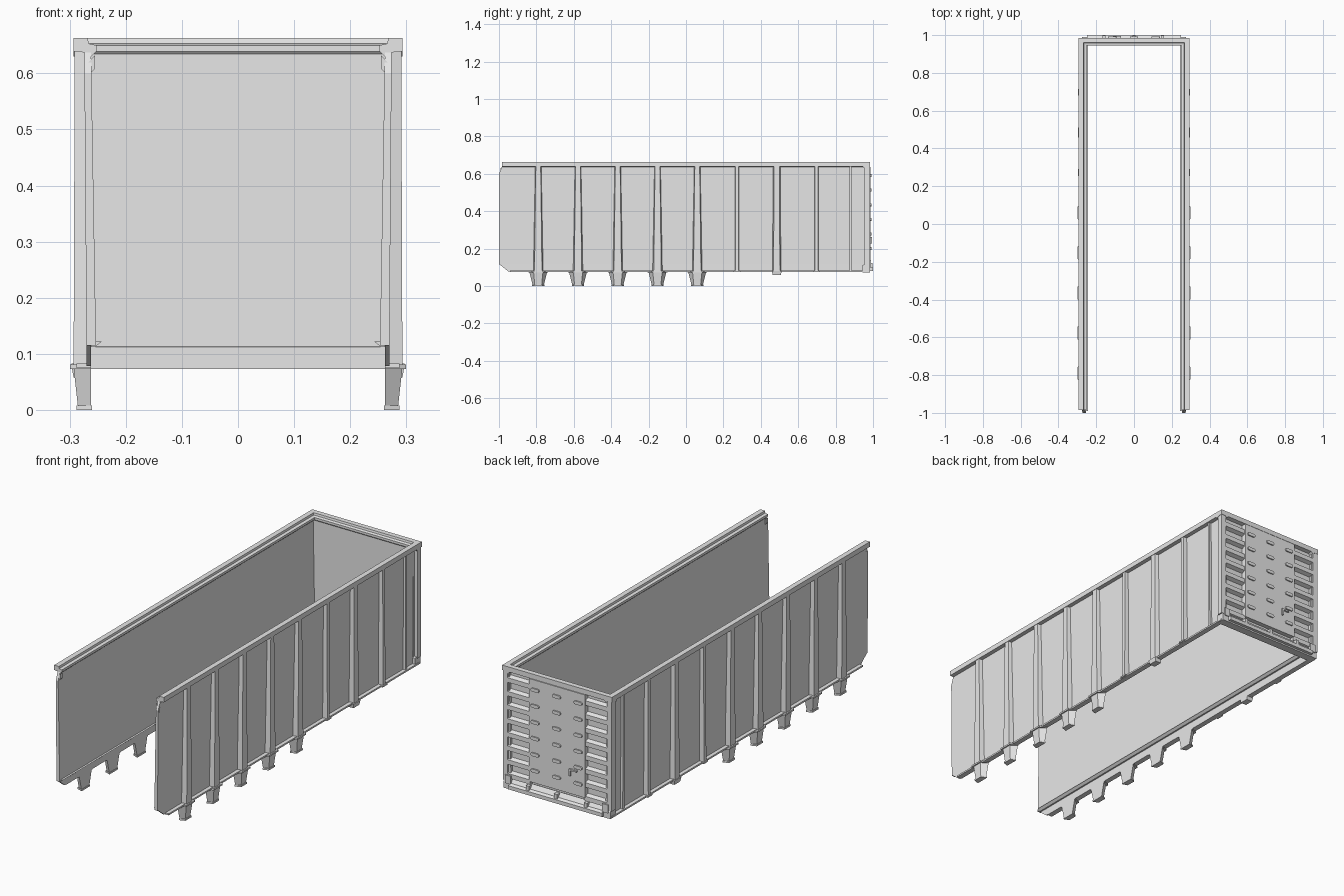
import bpy, bmesh, math

cube = bpy.data.objects.get("Cube")
if cube:
    bpy.data.objects.remove(cube, do_unlink=True)

steel = bpy.data.materials.new("light_grey_steel")
steel.use_nodes = True
GREY = (0.8, 0.8, 0.8, 1)
steel.diffuse_color = GREY
steel.node_tree.nodes["Principled BSDF"].inputs["Base Color"].default_value = GREY


def loft(name, start, end, mirror=False):
    """Solid between two matching outlines, optionally mirrored in x."""
    bm = bmesh.new()
    a = [bm.verts.new(p) for p in start]
    b = [bm.verts.new(p) for p in end]
    n = len(a)
    bm.faces.new(a)
    bm.faces.new(b[::-1])
    for i in range(n):
        j = (i + 1) % n
        bm.faces.new((a[j], a[i], b[i], b[j]))
    bmesh.ops.recalc_face_normals(bm, faces=bm.faces)
    mesh = bpy.data.meshes.new(name)
    bm.to_mesh(mesh)
    bm.free()
    mesh.materials.append(steel)
    obj = bpy.data.objects.new(name, mesh)
    bpy.context.collection.objects.link(obj)
    if mirror:
        obj.modifiers.new("mirror", 'MIRROR').use_axis = (True, False, False)
    return obj


def box(name, x, y, z, mirror=False):
    def ring(h):
        return [(x[0], y[0], h), (x[1], y[0], h), (x[1], y[1], h), (x[0], y[1], h)]
    return loft(name, ring(z[0]), ring(z[1]), mirror)


def along_y(name, profile, y0, y1, mirror=True):
    return loft(name, [(x, y0, z) for x, z in profile], [(x, y1, z) for x, z in profile], mirror)


def along_x(name, profile, x0, x1, mirror=False):
    return loft(name, [(x0, y, z) for y, z in profile], [(x1, y, z) for y, z in profile], mirror)


def pilaster(name, y, bottom, top):
    """Tapered bar: each end is (z, inner x, outer x, inner half width, outer half width)."""
    def ring(z, xi, xo, wi, wo):
        return [(xi, y - wi, z), (xo, y - wo, z), (xo, y + wo, z), (xi, y + wi, z)]
    return loft(name, ring(*bottom), ring(*top), True)


# Side walls: sloped sheet above, thin web below
outline = [(-1, .115), (-1, .60), (-.985, .637), (-.985, .65), (.975, .65), (.975, .115)]


def slope(z, low, high):
    return low + (high - low) * (z - .115) / .535


loft("side_wall", [(slope(z, .253, .262), y, z) for y, z in outline],
     [(slope(z, .27, .274), y, z) for y, z in outline], True)
along_x("lower_web", [(-.95, .078), (-1, .118), (.975, .118), (.975, .078)], .262, .27, True)
box("bottom_flange", (.262, .288), (-.94, .975), (.075, .083), True)
along_y("floor_ledge", [(.255, .112), (.243, .122), (.268, .122), (.268, .112)], -.99, .95)

# Top rail around three sides
along_y("side_top_rail", [(.293, .639), (.293, .663), (.268, .663), (.266, .653), (.252, .65),
                          (.252, .639), (.262, .63), (.27, .637)], -.985, .985)
along_x("rear_top_rail", [(.985, .639), (.985, .663), (.96, .663), (.958, .653), (.944, .65),
                          (.944, .639), (.952, .63), (.962, .637)], -.293, .293)
along_y("rail_end_gusset", [(.274, .588), (.255, .608), (.255, .632), (.274, .612)], -.992, -.975)

# Side ribs, with feet under the first five
for i in range(8):
    y = -.79 + i * .2125
    if i < 5:
        pilaster("wide_rib", y, (.08, .266, .293, .027, .02), (.64, .27, .291, .017, .013))
        pilaster("foot", y, (.004, .262, .285, .03, .018), (.076, .262, .293, .048, .025))
        pilaster("foot_sole", y, (0, .26, .288, .033, .023), (.008, .26, .288, .033, .023))
        pilaster("foot_collar", y, (.073, .262, .299, .053, .033), (.081, .262, .299, .053, .033))
    elif i == 6:
        pilaster("middle_rib", y, (.078, .266, .293, .024, .017), (.64, .27, .291, .02, .014))
        pilaster("short_bracket", y, (.058, .262, .293, .022, .022), (.08, .262, .297, .026, .026))
    else:
        pilaster("narrow_rib", y, (.08, .266, .293, .012, .009), (.64, .27, .291, .012, .009))
        pilaster("narrow_rib_pad", y, (.076, .262, .297, .018, .018), (.083, .262, .297, .018, .018))
pilaster("thin_rib", .88, (.08, .266, .282, .006, .006), (.64, .27, .284, .006, .006))

# Rear wall with corner posts and bottom beam
box("rear_wall", (-.274, .274), (.948, .963), (.11, .645))
box("corner_post", (.266, .291), (.955, .983), (.11, .64), True)
along_x("rear_bottom_beam", [(.945, .073), (.985, .073), (.985, .105), (.972, .125), (.945, .112)],
        -.285, .285)
along_x("rear_bumper", [(.98, .08), (1, .08), (1, .098), (.98, .106)], -.25, .25)
for x in (-.16, 0, .15):
    box("bumper_tab", (x - .008, x + .008), (.975, .997), (.1, .122))
box("corner_bracket", (.245, .275), (.96, .99), (.1, .14), True)

# Horizontal ribs either side of the centre plate
for i in range(8):
    z = .135 + i * .066
    along_x("rear_rib", [(.96, z - .02), (.982, z - .011), (.982, z + .011), (.96, z + .02)],
            .145, .268, True)

# Centre plate and its rows of raised slots
box("centre_plate", (-.15, .15), (.96, .986), (.14, .637))


def slot(cx, cz, half=.014, r=.008, sides=6):
    pts = []
    for sign in (1, -1):
        for k in range(sides + 1):
            a = math.pi * (k / sides - .5)
            pts.append((cx + sign * (half + r * math.cos(a)), cz + sign * r * math.sin(a)))
    along_y("raised_slot", pts, .984, .992, False)


for column in (-.115, 0, .115):
    for row in range(6):
        slot(column, .2 + row * .078)

# Small latch handle
box("latch_arm", (-.11, -.07), (.985, .995), (.255, .262))
box("latch_grip", (-.077, -.07), (.985, .995), (.228, .262))
